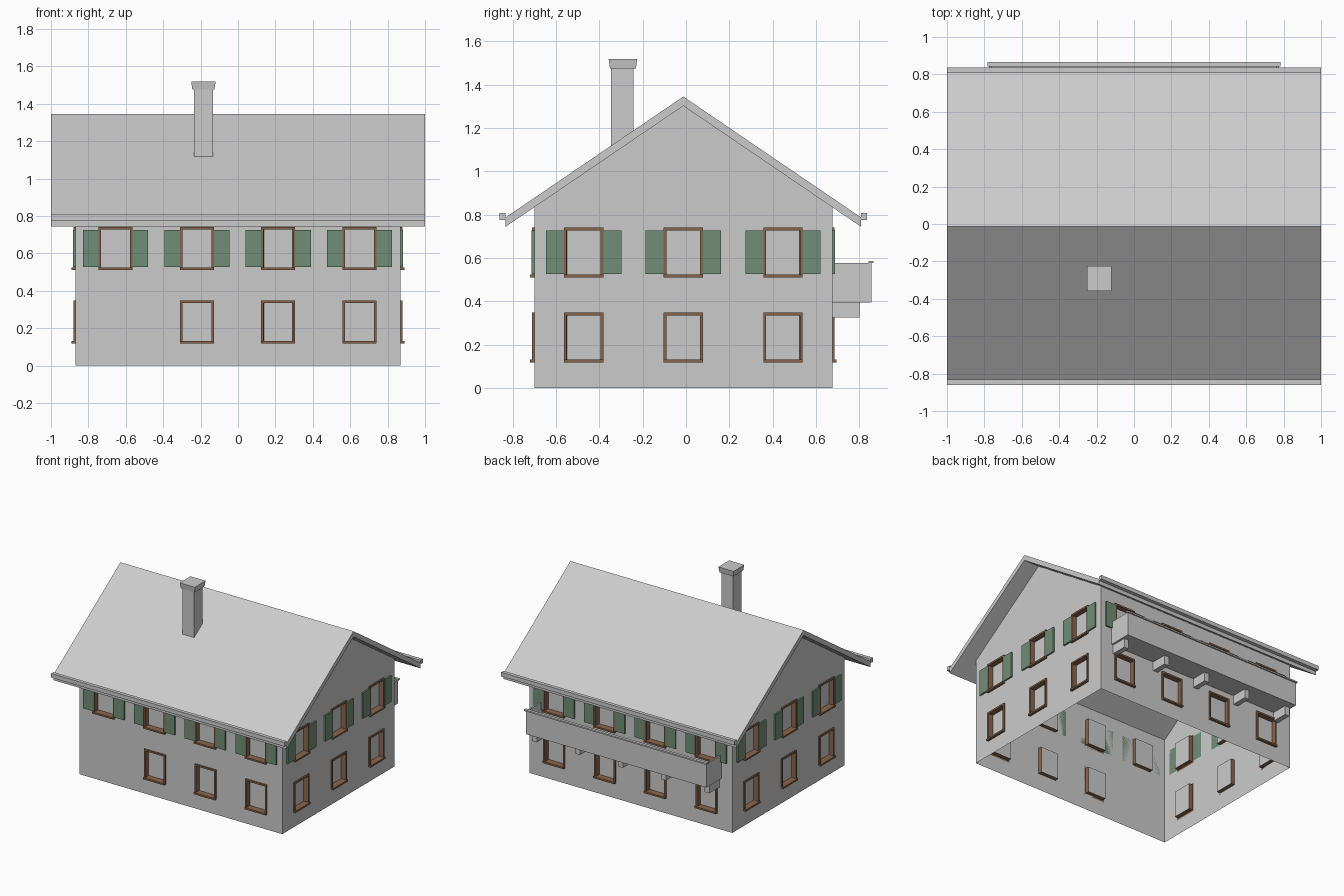
import bpy, bmesh
from mathutils import Matrix, Vector

if "Cube" in bpy.data.objects:
    bpy.data.objects.remove(bpy.data.objects["Cube"])


def material(name, rgb):
    m = bpy.data.materials.new(name)
    m.use_nodes = True
    m.diffuse_color = (*rgb, 1)
    m.node_tree.nodes["Principled BSDF"].inputs["Base Color"].default_value = (*rgb, 1)
    return m


GREY = material("plaster grey", (0.6, 0.6, 0.6))
BROWN = material("wood brown", (0.25, 0.13, 0.07))
GREEN = material("shutter green", (0.16, 0.27, 0.18))


def finish(name, bm, *mats):
    mesh = bpy.data.meshes.new(name)
    bm.to_mesh(mesh)
    bm.free()
    for m in mats:
        mesh.materials.append(m)
    ob = bpy.data.objects.new(name, mesh)
    bpy.context.collection.objects.link(ob)
    return ob


def box(bm, x, y, z, frame=Matrix()):
    """Add a box spanning the (low, high) pairs, placed by a frame matrix."""
    lo, hi = Vector((x[0], y[0], z[0])), Vector((x[1], y[1], z[1]))
    scale = Matrix.Diagonal((*(hi - lo), 1))
    bmesh.ops.create_cube(bm, size=1, matrix=frame @ Matrix.Translation((lo + hi) / 2) @ scale)


def prism(bm, profile, x0, x1, caps=True):
    """Extrude a (y, z) profile along x."""
    a = [bm.verts.new((x0, y, z)) for y, z in profile]
    b = [bm.verts.new((x1, y, z)) for y, z in profile]
    n = len(profile)
    for i in range(n):
        j = (i + 1) % n
        bm.faces.new((a[i], a[j], b[j], b[i]))
    if caps:
        bm.faces.new(a)
        bm.faces.new(b)
    bmesh.ops.recalc_face_normals(bm, faces=bm.faces)


# Main dimensions
CY = -0.0125                 # ridge position in y
HX, HY = 0.87, 0.6875        # half size of the walls
EAVE = 0.82                  # half width of the roof
UNDER, SLOPE, THICK = 1.302, 0.68, 0.043
WIN_W, WIN_H, BAR = 0.182, 0.23, 0.013
ROWS = (0.233, 0.626)
LONG = [-0.655 + 0.435 * i for i in range(4)]
SHORT = [-0.46 + 0.46 * i for i in range(3)]


def under(dy):
    return UNDER - SLOPE * abs(dy)


# Walls as an open shell; cut lines outline the windows
bm = bmesh.new()
wall_top = under(HY)
prism(bm, [(CY - HY, 0), (CY + HY, 0), (CY + HY, wall_top), (CY, UNDER), (CY - HY, wall_top)], -HX, HX)
open_sides = [f for f in bm.faces if abs(f.normal.z) > 0.3]
bmesh.ops.delete(bm, geom=open_sides, context='FACES_ONLY')
half_w, half_h = WIN_W / 2 - BAR, WIN_H / 2 - BAR
cuts = [(Vector((u + s * half_w, 0, 0)), (1, 0, 0)) for u in LONG for s in (-1, 1)]
cuts += [(Vector((0, CY + u + s * half_w, 0)), (0, 1, 0)) for u in SHORT for s in (-1, 1)]
cuts += [(Vector((0, 0, z + s * half_h)), (0, 0, 1)) for z in ROWS for s in (-1, 1)]
for co, no in cuts:
    bmesh.ops.bisect_plane(bm, geom=bm.verts[:] + bm.edges[:] + bm.faces[:], plane_co=co, plane_no=no)


def is_blank(front, u, z):
    """The front has no window at the low end of the ground floor."""
    return front and u < -0.5 and z < 0.4


def is_window(f):
    c = f.calc_center_median()
    along_x = abs(f.normal.y) > 0.5
    u, spots = (c.x, LONG) if along_x else (c.y - CY, SHORT)
    hit = any(abs(u - s) < 0.02 for s in spots) and any(abs(c.z - z) < 0.02 for z in ROWS)
    return hit and not is_blank(f.normal.y < -0.5, u, c.z)


# Recessed panes with wooden reveals
panes = [f for f in bm.faces if is_window(f)]
reveals = bmesh.ops.inset_individual(bm, faces=panes, thickness=0.001, depth=-0.03)["faces"]
for f in reveals:
    f.material_index = 1
finish("walls", bm, GREY, BROWN)

# Window frames, sills and shutters on all four walls
frames, shutters = bmesh.new(), bmesh.new()
centre = Matrix.Translation((0, CY, 0))
for quarter in range(4):
    turn = centre @ Matrix.Rotation(quarter * 1.5707963, 4, 'Z')
    reach, spots = (HX, SHORT) if quarter % 2 else (HY, LONG)
    for u in spots:
        for z in ROWS:
            if is_blank(quarter == 0, u, z):
                continue
            place = turn @ Matrix.Translation((u, -reach, z))
            w, h = WIN_W / 2, WIN_H / 2
            for s in (-1, 1):
                box(frames, sorted((s * w, s * (w - BAR))), (-0.01, 0), (-h, h), place)
            box(frames, (-w, w), (-0.01, 0), (h - BAR, h), place)
            box(frames, (-w, w), (-0.02, 0), (-h, BAR - h), place)
            if z == ROWS[1]:
                for s in (-1, 1):
                    box(shutters, sorted((s * w, s * (w + 0.083))), (-0.012, 0), (-0.1, 0.1), place)
finish("window_frames", frames, BROWN)
finish("shutters", shutters, GREEN)

# Roof slab
bm = bmesh.new()
low = under(EAVE)
prism(bm, [(CY - EAVE, low), (CY, UNDER), (CY + EAVE, low), (CY + EAVE, low + THICK),
           (CY, UNDER + THICK), (CY - EAVE, low + THICK)], -1, 1)
finish("roof", bm, GREY)

# Gutters along both eaves
bm = bmesh.new()
for s in (-1, 1):
    box(bm, (-1, 1), sorted((CY + s * EAVE, CY + s * (EAVE + 0.028))), (0.775, 0.807))
finish("gutters", bm, GREY)

# Chimney with a flared cap
bm = bmesh.new()
box(bm, (-0.235, -0.135), (-0.345, -0.243), (1.09, 1.48))
finish("chimney", bm, GREY)
bm = bmesh.new()
box(bm, (-0.25, -0.12), (-0.357, -0.225), (1.475, 1.518))
for v in bm.verts:
    if v.co.z < 1.49:
        v.co.x += 0.006 if v.co.x < -0.185 else -0.006
        v.co.y += 0.006 if v.co.y < -0.29 else -0.006
finish("chimney_cap", bm, GREY)

# Balcony tray, rail and brackets on the back
back = CY + HY
bm = bmesh.new()
box(bm, (-0.775, 0.775), (back, 0.855), (0.395, 0.415))
box(bm, (-0.775, 0.775), (0.843, 0.855), (0.395, 0.578))
for s in (-1, 1):
    box(bm, sorted((s * 0.775, s * 0.763)), (back, 0.855), (0.395, 0.578))
finish("balcony", bm, GREY)
bm = bmesh.new()
box(bm, (-0.782, 0.782), (0.843, 0.865), (0.576, 0.587))
finish("balcony_rail", bm, GREY)
bm = bmesh.new()
for i in range(-2, 3):
    box(bm, (i * 0.37 - 0.02, i * 0.37 + 0.02), (back, 0.80), (0.325, 0.397))
finish("balcony_brackets", bm, GREY)
